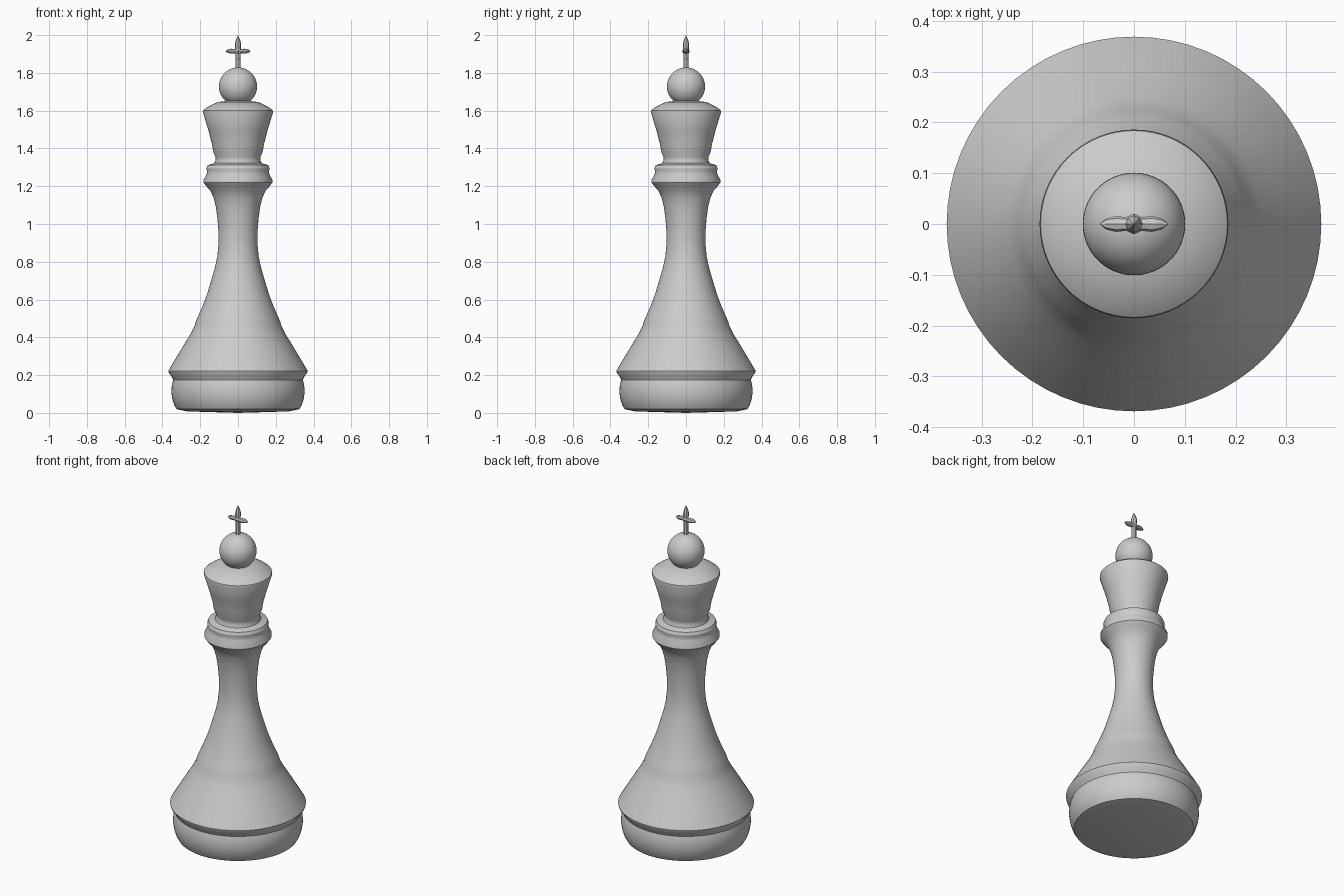
import bpy, bmesh, math

SEG = 64


def lathe(name, profile, seg=SEG, angle=30, squash=1.0):
    """Revolve (radius, z) points around z; radius 0 becomes a pole."""
    bm = bmesh.new()
    rings = []
    for r, z in profile:
        if r == 0:
            rings.append([bm.verts.new((0, 0, z))])
        else:
            rings.append([bm.verts.new((r * math.cos(2 * math.pi * i / seg),
                                        r * squash * math.sin(2 * math.pi * i / seg), z))
                          for i in range(seg)])
    for a, b in zip(rings, rings[1:]):
        for i in range(seg):
            j = (i + 1) % seg
            quad = [a[i % len(a)], a[j % len(a)], b[j % len(b)], b[i % len(b)]]
            bm.faces.new(list(dict.fromkeys(quad)))
    bmesh.ops.recalc_face_normals(bm, faces=bm.faces)
    me = bpy.data.meshes.new(name)
    bm.to_mesh(me)
    bm.free()
    ob = bpy.data.objects.new(name, me)
    bpy.context.collection.objects.link(ob)
    bpy.ops.object.select_all(action='DESELECT')
    ob.select_set(True)
    bpy.context.view_layer.objects.active = ob
    bpy.ops.object.shade_smooth_by_angle(angle=math.radians(angle))
    return ob


# Turned body: base, flared skirt, stem, collar and crown
lathe("body", [
    (0, 0), (0.27, 0.008), (0.325, 0.02), (0.337, 0.04), (0.348, 0.075),
    (0.353, 0.11), (0.35, 0.15), (0.343, 0.175), (0.35, 0.19), (0.368, 0.215),
    (0.369, 0.222), (0.335, 0.28), (0.29, 0.355), (0.25, 0.42), (0.23, 0.46),
    (0.223, 0.485), (0.212, 0.51), (0.19, 0.56), (0.165, 0.625), (0.142, 0.70),
    (0.122, 0.77), (0.109, 0.83), (0.103, 0.90), (0.104, 0.97), (0.109, 1.03),
    (0.117, 1.09), (0.13, 1.14), (0.145, 1.175), (0.168, 1.2), (0.183, 1.22),
    (0.183, 1.232), (0.166, 1.262), (0.164, 1.28), (0.167, 1.295), (0.16, 1.312),
    (0.125, 1.322), (0.118, 1.34), (0.12, 1.355), (0.132, 1.385), (0.137, 1.42),
    (0.155, 1.49), (0.186, 1.592), (0.184, 1.602), (0.165, 1.617),
    (0.11, 1.645), (0.06, 1.652), (0, 1.652)])

# Ball finial
lathe("ball", [(0 if i in (0, 24) else 0.101 * math.sin(math.pi * i / 24),
                1.728 - 0.101 * math.cos(math.pi * i / 24)) for i in range(25)])

# Cross: upright post with pointed top
lathe("cross_post", [(0, 1.80), (0.015, 1.81), (0.013, 1.87), (0.014, 1.92),
                     (0.017, 1.95), (0.011, 1.975), (0, 2.0)], seg=8)

# Cross: bar with pointed ends
bar = lathe("cross_bar", [(0, -0.068), (0.009, -0.055), (0.013, -0.035), (0.011, -0.015),
                          (0.017, 0), (0.011, 0.015), (0.013, 0.035),
                          (0.009, 0.055), (0, 0.068)], seg=8, squash=1.2)
bar.rotation_euler = (0, math.radians(90), 0)
bar.location = (0, 0, 1.915)
